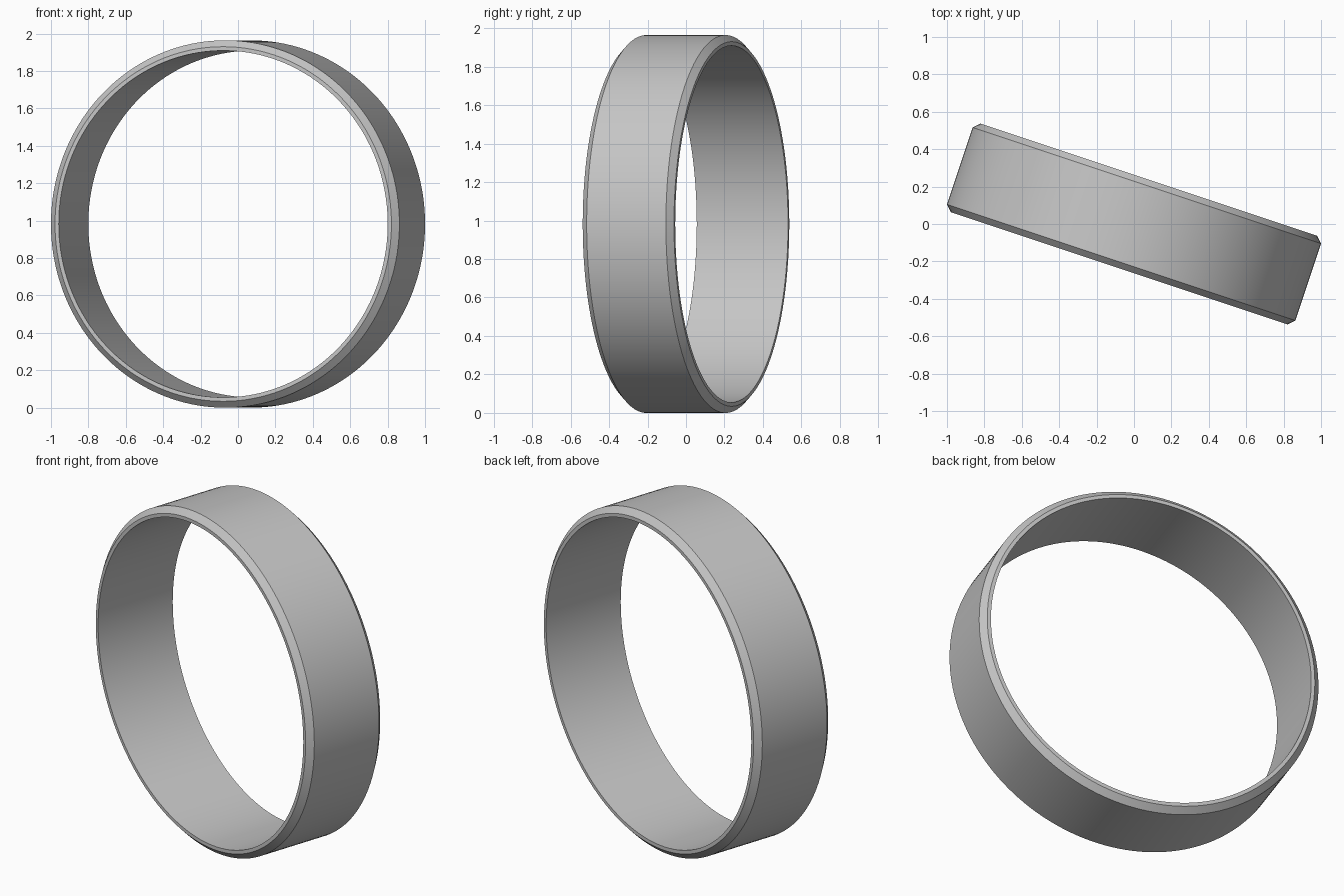
import bpy, bmesh, math
from mathutils import Matrix, Vector

cube = bpy.data.objects.get("Cube")
if cube:
    bpy.data.objects.remove(cube, do_unlink=True)

OUTER, RIM, INNER = 0.982, 0.948, 0.927   # radii
EDGE, HALF = 0.217, 0.25                  # half widths of band and whole ring
SEGMENTS = 160
TURN = math.atan(1 / 3)

# Plain grey metal
grey = bpy.data.materials.new("grey metal")
grey.use_nodes = True
colour = (0.56, 0.56, 0.56, 1)
grey.diffuse_color = colour
grey.node_tree.nodes["Principled BSDF"].inputs["Base Color"].default_value = colour

# Closed cross-section (radius, position along axis), chamfered on the outside
profile = [(INNER, -HALF), (RIM, -HALF), (OUTER, -EDGE),
           (OUTER, EDGE), (RIM, HALF), (INNER, HALF)]

# Spin the section around the ring's axis
bm = bmesh.new()
rings = []
for i in range(SEGMENTS):
    spin = Matrix.Rotation(math.tau * i / SEGMENTS, 3, 'Y')
    rings.append([bm.verts.new(spin @ Vector((r, y, 0))) for r, y in profile])
for i, ring in enumerate(rings):
    following = rings[(i + 1) % SEGMENTS]
    for j in range(len(profile)):
        k = (j + 1) % len(profile)
        bm.faces.new((ring[j], ring[k], following[k], following[j]))
bmesh.ops.recalc_face_normals(bm, faces=bm.faces)

# Turn the ring and stand it on the ground
bmesh.ops.transform(bm, verts=bm.verts, matrix=Matrix.Translation((0, 0, OUTER))
                    @ Matrix.Rotation(-TURN, 4, 'Z'))
mesh = bpy.data.meshes.new("ring_band")
bm.to_mesh(mesh)
bm.free()
mesh.materials.append(grey)

band = bpy.data.objects.new("ring_band", mesh)
bpy.context.collection.objects.link(band)
bpy.ops.object.select_all(action='DESELECT')
band.select_set(True)
bpy.context.view_layer.objects.active = band
bpy.ops.object.shade_smooth_by_angle(angle=math.radians(30))
